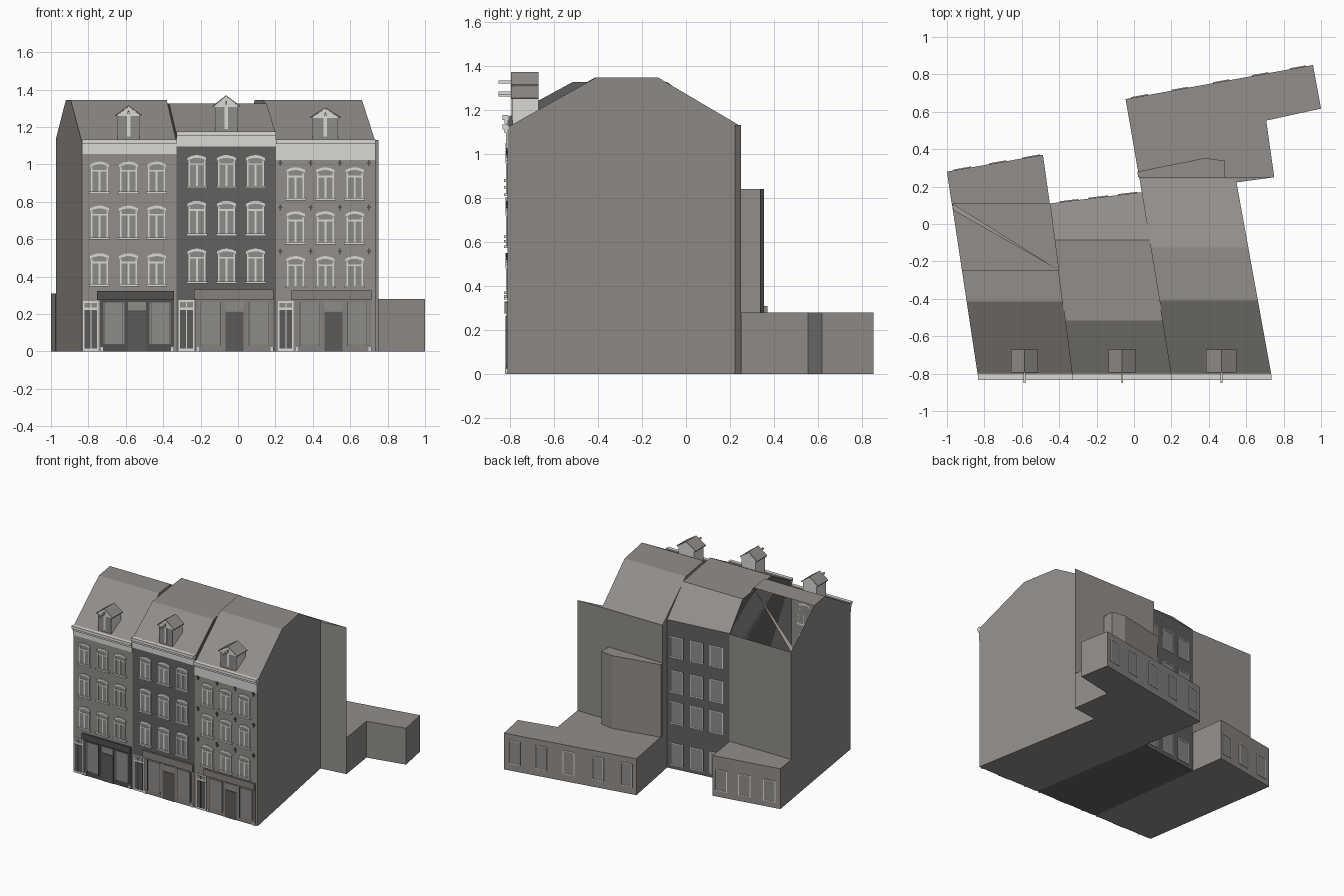
import bpy, bmesh, math
from mathutils import Vector

if "Cube" in bpy.data.objects:
    bpy.data.objects.remove(bpy.data.objects["Cube"])


def material(name, r, g, b):
    m = bpy.data.materials.new(name)
    m.diffuse_color = (r, g, b, 1)
    m.use_nodes = True
    m.node_tree.nodes["Principled BSDF"].inputs["Base Color"].default_value = m.diffuse_color
    return m


WALL = material("warm grey", 0.285, 0.268, 0.252)
DARK = material("charcoal wall", 0.125, 0.121, 0.118)
PALE = material("pale stone", 0.70, 0.69, 0.66)
GLASS = material("grey glass", 0.27, 0.262, 0.25)
SHOP_DARK = material("dark shop paint", 0.085, 0.082, 0.08)
SHOP = material("taupe shop paint", 0.235, 0.218, 0.205)
DOOR = material("dark door", 0.11, 0.105, 0.102)

parts = {}


def loft(name, mat, ring_a, ring_b, skip=()):
    """Solid between two rings of equal length; skip leaves side faces open."""
    mat0, bm = parts.setdefault(name, (mat, bmesh.new()))
    a = [bm.verts.new(p) for p in ring_a]
    b = [bm.verts.new(p) for p in ring_b]
    n = len(a)
    faces = [bm.faces.new(a), bm.faces.new(b[::-1])]
    for i in range(n):
        if i not in skip:
            j = (i + 1) % n
            faces.append(bm.faces.new((a[j], a[i], b[i], b[j])))
    bmesh.ops.recalc_face_normals(bm, faces=faces)


def prism(name, mat, pts, z0, z1):
    loft(name, mat, [(x, y, z0) for x, y in pts], [(x, y, z1) for x, y in pts])


def box(name, mat, x0, x1, y0, y1, z0, z1):
    prism(name, mat, [(x0, y0), (x1, y0), (x1, y1), (x0, y1)], z0, z1)


def wall(p0, p1):
    """Wall frame: origin, direction along it and outward direction."""
    o = Vector((*p0, 0))
    u = (Vector((*p1, 0)) - o).normalized()
    return o, u, Vector((u.y, -u.x, 0))


def plate(name, mat, w, pts, d1, d0=0.0):
    o, u, n = w
    rings = [[o + u * s + n * d + Vector((0, 0, z)) for s, z in pts] for d in (d0, d1)]
    loft(name, mat, *rings)


def rect(name, mat, w, a, b, z0, z1, d1, d0=0.0):
    plate(name, mat, w, [(a, z0), (b, z0), (b, z1), (a, z1)], d1, d0)


# Plan: the party walls lean to the left towards the back
F = -0.81
SLANT = [(-0.835, -0.151), (-0.33, -0.130), (0.202, -0.164), (0.735, -0.181)]


def side(i, y):
    x, k = SLANT[i]
    return x + k * (y - F)


def house(name, mat, i, eave, ridge, y1, y2, back_l, back_r, back_z, skip=()):
    def ring(k, yb):
        prof = [(F, 0), (F, eave), (-0.80, eave), (y1, ridge), (y2, ridge), (yb, back_z), (yb, 0)]
        return [(side(k, y), y, z) for y, z in prof]
    loft(name, mat, ring(i, back_l), ring(i + 1, back_r), skip)


house("left_house", WALL, 0, 1.126, 1.345, -0.415, -0.245, 0.11, 0.11, 1.135, skip={4})
house("middle_house", DARK, 1, 1.17, 1.325, -0.515, -0.085, 0.11, 0.17, 1.14)
house("right_house", WALL, 2, 1.126, 1.345, -0.41, -0.125, 0.24, 0.24, 1.13)

# Remaining strip of the left rear roof
strip = [(-0.972, 0.11, 1.135), (-0.967, 0.075, 1.155), (-0.405, -0.245, 1.345)]
loft("rear_roof_strip", WALL, strip, [(x, y, z - 0.004) for x, y, z in strip])

# Rear wall, stair tower and low annexes
prism("rear_wall", WALL, [(0.03, 0.235), (0.545, 0.222), (0.75, 0.25), (0.027, 0.25)], 0, 1.13)
prism("stair_tower", WALL, [(0.022, 0.25), (0.485, 0.25), (0.485, 0.338), (0.38, 0.353), (0.018, 0.28)],
      0.28, 0.84)
prism("right_annex", WALL, [(0.027, 0.25), (0.75, 0.25), (0.707, 0.553), (1.0, 0.617),
                            (0.957, 0.85), (-0.045, 0.668)], 0, 0.28)
prism("left_annex", WALL, [(-0.975, 0.11), (-0.45, 0.11), (-0.487, 0.37), (-1.0, 0.28)], 0, 0.31)


# Rear windows: pane and thin frame
def rear_window(w, c, half, z0, z1):
    t = 0.006
    rect("rear_panes", GLASS, w, c - half, c + half, z0, z1, 0.002)
    for s in (-half, half - t):
        rect("rear_window_frames", PALE, w, c + s, c + s + t, z0, z1, 0.005)
    for z in (z0, z1 - t):
        rect("rear_window_frames", PALE, w, c - half, c + half, z, z + t, 0.005)


def rear_row(p0, p1, fractions, half, rows):
    length = math.dist(p0, p1)
    for f in fractions:
        for z0, z1 in rows:
            rear_window(wall(p0, p1), f * length, half, z0, z1)


rear_row((0.04, 0.17), (-0.45, 0.11), (0.15, 0.47, 0.79), 0.052,
         [(0.03, 0.20), (0.35, 0.52), (0.59, 0.76), (0.86, 1.02)])
rear_row((-0.487, 0.37), (-1.0, 0.28), (0.12, 0.47, 0.84), 0.048, [(0.045, 0.21)])
rear_row((0.957, 0.85), (-0.045, 0.668), (0.08, 0.28, 0.49, 0.71, 0.925), 0.045, [(0.055, 0.235)])

FRONT = wall((0, F), (1, F))


# Front windows: arched pane, lintel, jambs, bars and sill
def arc(c, z, half, rise):
    return [(c + half * t / 3, z + rise * (1 - (t / 3) ** 2)) for t in range(-3, 4)]


def front_window(c, z0, z1):
    h, zs = 0.045, z1 - 0.03
    plate("front_panes", GLASS, FRONT, [(c + h, z0), (c - h, z0)] + arc(c, zs, h, 0.015), 0.002)
    plate("window_lintels", PALE, FRONT,
          arc(c, z1 - 0.015, 0.05, 0.015) + arc(c, zs, 0.05, 0.015)[::-1], 0.008)
    for s in (-h, h - 0.008):
        rect("window_jambs", PALE, FRONT, c + s, c + s + 0.008, z0, zs, 0.006)
    rect("window_bars", PALE, FRONT, c - 0.005, c + 0.005, z0, z1 - 0.05, 0.005)
    rect("window_bars", PALE, FRONT, c - h, c + h, z1 - 0.054, z1 - 0.044, 0.005)
    rect("window_sills", PALE, FRONT, c - 0.056, c + 0.056, z0 - 0.002, z0 + 0.010, 0.015)


grids = [((-0.74, -0.585, -0.435), ((0.35, 0.525), (0.60, 0.78), (0.845, 1.015))),
         ((-0.22, -0.062, 0.094), ((0.365, 0.55), (0.62, 0.805), (0.875, 1.05))),
         ((0.308, 0.467, 0.624), ((0.34, 0.51), (0.575, 0.75), (0.81, 0.985)))]
for columns, rows in grids:
    for c in columns:
        for z0, z1 in rows:
            front_window(c, z0, z1)

# Cross-shaped wall anchors on the right house
for x in (0.227, 0.388, 0.545, 0.70):
    for z in (0.535, 0.77, 1.008):
        rect("wall_anchors", SHOP_DARK, FRONT, x - 0.004, x + 0.004, z - 0.016, z + 0.016, 0.006)
        rect("wall_anchors", SHOP_DARK, FRONT, x - 0.011, x + 0.011, z - 0.003, z + 0.005, 0.005)

# Cornices: frieze board and two-step moulding
for i, (low, top) in enumerate([(1.055, 1.126), (1.095, 1.17), (1.025, 1.126)]):
    x0, x1 = SLANT[i][0], SLANT[i + 1][0]
    rect("cornice_friezes", PALE, FRONT, x0, x1, low, top - 0.03, 0.006)
    rect("cornice_mouldings", PALE, FRONT, x0, x1, top - 0.032, top - 0.016, 0.014)
    rect("cornice_gutters", PALE, FRONT, x0, x1, top - 0.016, top + 0.006, 0.023, -0.005)


# House doors and shopfronts
def house_door(x0, x1, top):
    rect("house_door_frames", PALE, FRONT, x0, x1, 0, top, 0.005)
    mid = (x0 + x1) / 2
    for a, b in ((x0 + 0.008, mid - 0.003), (mid + 0.003, x1 - 0.008)):
        rect("house_doors", DOOR, FRONT, a, b, 0.015, 0.222, 0.008)
        rect("door_fanlights", GLASS, FRONT, a, b, 0.236, top - 0.01, 0.008)


def shop(x0, x1, mat, top, sign_x0):
    name = "dark_shopfront" if mat is SHOP_DARK else "taupe_shopfronts"
    rect(name, mat, FRONT, x0, x1, 0, 0.28, 0.004)
    rect(name, mat, FRONT, sign_x0, x1, 0.275, top, 0.014)
    mid = (x0 + x1) / 2
    rect("shop_doors", DOOR, FRONT, mid - 0.048, mid + 0.048, 0, 0.212, 0.008)
    rect("shop_glass", GLASS, FRONT, mid - 0.048, mid + 0.048, 0.218, 0.265, 0.007)
    for a, b in ((x0 + 0.018, mid - 0.068), (mid + 0.068, x1 - 0.018)):
        rect("shop_glass", GLASS, FRONT, a, b, 0.04, 0.262, 0.007)
        for s in (a + 0.006, b - 0.010):
            rect("shop_window_posts", mat if mat is SHOP_DARK else DOOR, FRONT,
                 s, s + 0.004, 0.03, 0.265, 0.009)
    for x in (x0, x1 - 0.016):
        rect("shop_plinths", PALE, FRONT, x, x + 0.016, 0, 0.025, 0.010)


house_door(-0.828, -0.745, 0.27)
house_door(-0.318, -0.232, 0.275)
house_door(0.215, 0.298, 0.27)
shop(-0.738, -0.342, SHOP_DARK, 0.322, -0.755)
shop(-0.225, 0.19, SHOP, 0.33, -0.235)
shop(0.305, 0.715, SHOP, 0.325, 0.285)

# Dormers: cheeks, glazed front, pediment, gabled roof and hoist beam
for c, half, base, eave, apex in [(-0.585, 0.07, 1.13, 1.258, 1.308), (-0.063, 0.072, 1.17, 1.308, 1.362),
                                  (0.467, 0.08, 1.13, 1.248, 1.298)]:
    y0, y1 = -0.785, -0.67
    box("dormer_bodies", PALE, c - half + 0.012, c + half - 0.012, y0, y1, base, eave)
    w = wall((c, y0), (c + 1, y0))
    rect("dormer_glass", GLASS, w, -half + 0.014, half - 0.014, base, eave, 0.003)
    rect("dormer_posts", PALE, w, -0.009, 0.009, base + 0.02, eave, 0.006)
    gable = [(-half, eave), (half, eave), (0, apex)]
    plate("dormer_pediments", PALE, w, gable, 0.006)
    roof = [(-half - 0.002, eave), (0, apex), (half + 0.002, eave),
            (half + 0.002, eave + 0.006), (0, apex + 0.008), (-half - 0.002, eave + 0.006)]
    plate("dormer_roofs", WALL, w, roof, 0.008, y0 - y1)
    plate("dormer_gables", PALE, w, gable, 0.0, y0 - y1)
    rect("hoist_beams", PALE, w, -0.005, 0.005, eave + 0.012, eave + 0.024, 0.065)
    rect("hoist_hooks", SHOP_DARK, w, -0.004, 0.004, eave + 0.024, eave + 0.030, 0.010)

# Create the objects; the middle house gets a grey roof
for name, (mat, bm) in parts.items():
    me = bpy.data.meshes.new(name)
    me.materials.append(mat)
    if name == "middle_house":
        me.materials.append(WALL)
        for f in bm.faces:
            f.material_index = int(f.normal.z > 0.3)
    bm.to_mesh(me)
    bm.free()
    bpy.context.collection.objects.link(bpy.data.objects.new(name, me))
